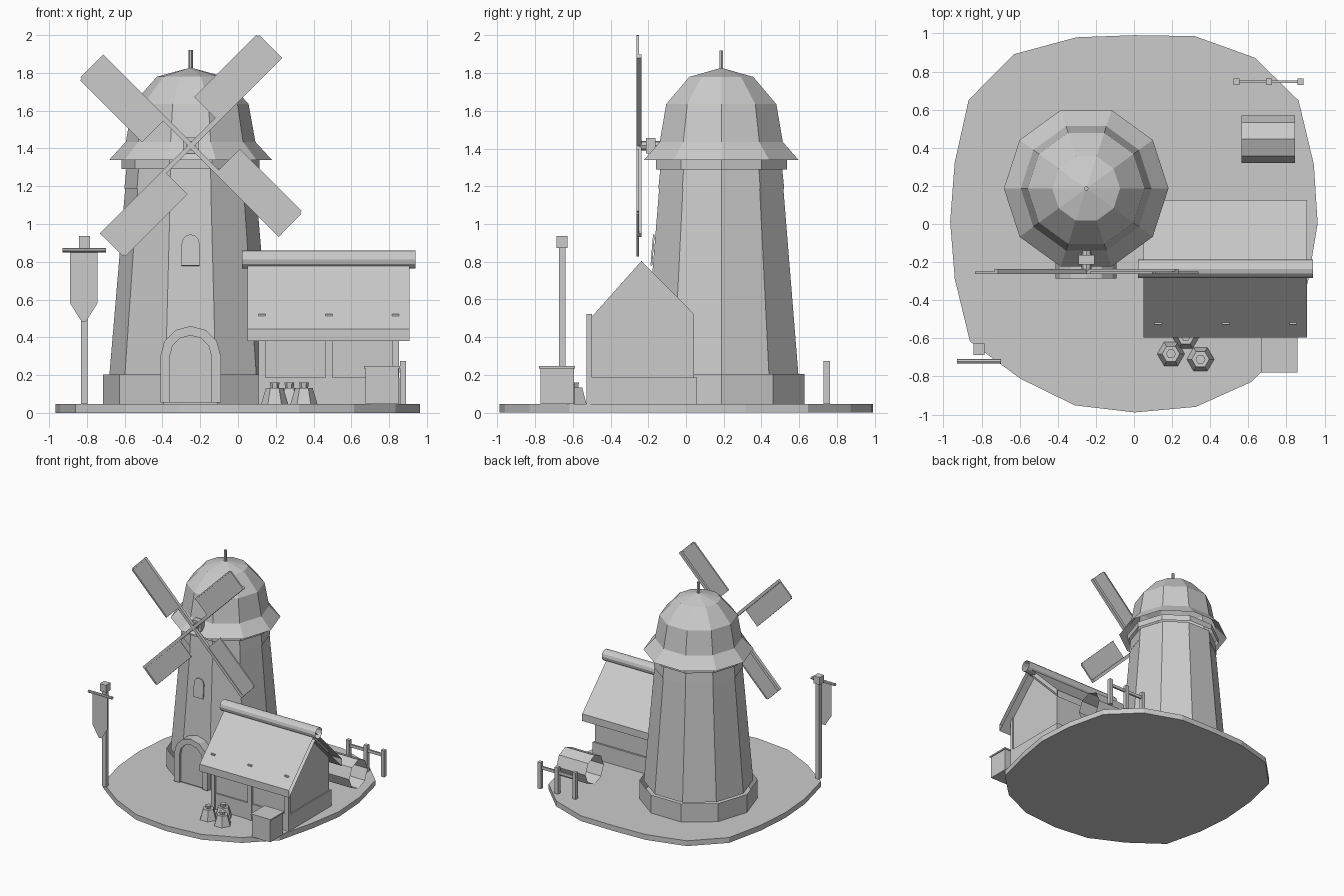
import bpy, bmesh, math
from mathutils import Matrix

if "Cube" in bpy.data.objects:
    bpy.data.objects.remove(bpy.data.objects["Cube"])

stone = bpy.data.materials.new("light_grey")
stone.diffuse_color = (0.6, 0.6, 0.6, 1)
stone.use_nodes = True
stone.node_tree.nodes["Principled BSDF"].inputs["Base Color"].default_value = stone.diffuse_color
SHIFT = Matrix.Translation((.004, .003, 0))
G = .046  # ground top


def finish(name, bm, matrix=Matrix()):
    bmesh.ops.recalc_face_normals(bm, faces=bm.faces)
    bm.transform(SHIFT @ matrix)
    me = bpy.data.meshes.new(name)
    bm.to_mesh(me)
    bm.free()
    me.materials.append(stone)
    ob = bpy.data.objects.new(name, me)
    bpy.context.collection.objects.link(ob)
    return ob


def box(name, x, y, z, matrix=Matrix()):
    """Box from (min, max) pairs."""
    bm = bmesh.new()
    bmesh.ops.create_cube(bm, size=1)
    for v in bm.verts:
        for i, (lo, hi) in enumerate((x, y, z)):
            v.co[i] = lo if v.co[i] < 0 else hi
    return finish(name, bm, matrix)


def prism(name, pts, axis, a, b, caps=True, matrix=Matrix()):
    """Extrude a 2D outline along x, y or z, optionally open-ended."""
    place = {"x": lambda p, t: (t, p[0], p[1]),
             "y": lambda p, t: (p[0], t, p[1]),
             "z": lambda p, t: (p[0], p[1], t)}[axis]
    bm = bmesh.new()
    r0 = [bm.verts.new(place(p, a)) for p in pts]
    r1 = [bm.verts.new(place(p, b)) for p in pts]
    n = len(pts)
    for i in range(n):
        j = (i + 1) % n
        bm.faces.new((r0[i], r0[j], r1[j], r1[i]))
    if caps:
        bm.faces.new(r0)
        bm.faces.new(r1)
    return finish(name, bm, matrix)


def ring(cx, cy, r, n):
    return [(cx + r * math.cos(math.tau * i / n), cy + r * math.sin(math.tau * i / n))
            for i in range(n)]


def lathe(name, cx, cy, profile, n, caps=True):
    """Faceted solid of revolution from (radius, z) pairs."""
    bm = bmesh.new()
    rows = []
    for r, z in profile:
        if r == 0:
            rows.append([bm.verts.new((cx, cy, z))] * n)
        else:
            rows.append([bm.verts.new((x, y, z)) for x, y in ring(cx, cy, r, n)])
    for a, b in zip(rows, rows[1:]):
        for i in range(n):
            j = (i + 1) % n
            bm.faces.new(list(dict.fromkeys((a[i], a[j], b[j], b[i]))))
    for row in (rows[0], rows[-1]):
        if caps and row[0] is not row[1]:
            bm.faces.new(row)
    return finish(name, bm)


def arch(cx, half, z0, spring, top, n=6):
    pts = [(cx + half, z0)]
    for i in range(n + 1):
        t = math.pi * i / n
        pts.append((cx + half * math.cos(t), spring + (top - spring) * math.sin(t)))
    return pts + [(cx - half, z0)]


# Ground slab
ground = [(.96, 0), (.94, .31), (.86, .645), (.63, .87), (.315, .983), (0, .988),
          (-.305, .977), (-.635, .888), (-.872, .648), (-.945, .32), (-.969, .01),
          (-.945, -.29), (-.865, -.62), (-.60, -.815), (-.315, -.955), (0, -.992),
          (.32, -.963), (.61, -.833), (.83, -.62), (.91, -.30)]
prism("ground_slab", ground, "z", 0, G)

# Tower shells
TX, TY = -.255, .184
lathe("tower_plinth", TX, TY, [(.465, G), (.465, .204)], 10, False)
lathe("tower_body", TX, TY, [(.43, .2), (.346, 1.19)], 10, False)
lathe("tower_neck", TX, TY, [(.351, 1.185), (.34, 1.29)], 10, False)
lathe("tower_collar", TX, TY, [(.365, 1.29), (.365, 1.34)], 10, False)
lathe("tower_cap", TX, TY, [(.432, 1.338), (.343, 1.435), (.307, 1.635),
                            (.178, 1.78), (0, 1.828)], 10, False)
lathe("finial", TX, TY, [(.012, 1.8), (.012, 1.92)], 6)

# Arched door and window
frame = arch(TX, .16, .055, .30, .46) + arch(TX, .11, .055, .30, .41)[::-1]
prism("door_frame", frame, "y", -.29, -.17)
prism("door", arch(TX, .112, .055, .30, .412), "y", -.268, -.17)
lean = Matrix.Rotation(-math.atan2((.43 - .346) * .951, .99), 4, "X")
prism("tower_window", arch(0, .047, -.083, .035, .083), "y", -.0045, .0045,
      matrix=Matrix.Translation((TX, -.18, .862)) @ lean)

# Sails around the hub
HX, HZ = -.253, 1.415
box("hub", (HX - .042, HX + .042), (-.215, -.165), (HZ - .042, HZ + .042))
prism("hub_shaft", ring(HX, HZ, .026, 8), "y", -.25, -.1)
for k in range(4):
    m = (Matrix.Translation((HX, -.252, HZ))
         @ Matrix.Rotation(-math.radians(45 + 90 * k), 4, "Y"))
    n = str(k + 1)
    box("sail_arm_" + n, (0, .67), (-.013, .014), (-.013, .012), m)
    box("sail_panel_" + n, (.195, .66), (-.008, -.003), (0, .165), m)
    box("sail_edge_" + n, (.195, .66), (-.013, 0), (.16, .17), m)
    box("sail_tip_" + n, (.657, .669), (-.013, 0), (-.012, .158), m)

# House
box("house_foundation", (.11, .85), (-.523, .055), (G, .187))
prism("house_walls", [(-.51, .187), (-.51, .50), (-.239, .804), (.04, .522), (.04, .187)],
      "x", .135, .84)
for i, x in enumerate((.123, .477, .83)):
    box("house_post_%d" % (i + 1), (x - .019, x + .019), (-.53, -.50), (G, .524))
RY = -.238
prism("house_roof", [(-.599, .443), (RY, .808), (.122, .443),
                     (.122, .381), (RY, .746), (-.599, .381)],
      "x", .046, .904, caps=False)
prism("ridge_roll", ring(RY, .811, .0475, 12), "x", .018, .935, caps=False)

# Open barrel lying behind the house
prism("barrel", ring(.442, .171, .125, 8), "x", .56, .84, caps=False)

# Crate with lid
box("crate", (.672, .845), (-.775, -.598), (G, .235))
box("crate_lid", (.663, .853), (-.782, -.592), (.235, .247))

# Tied sacks
for i, (x, y) in enumerate(((.19, -.685), (.345, -.713), (.268, -.593))):
    lathe("sack_%d" % (i + 1), x, y,
          [(.072, G), (.046, .133), (.022, .133), (.026, .16)], 6)

# Banner post
box("banner_post", (-.835, -.80), (-.676, -.641), (G, .875))
box("banner_post_cap", (-.847, -.788), (-.69, -.63), (.873, .937))
prism("banner_bar", ring(-.724, .862, .012, 8), "x", -.932, -.702, caps=False)
prism("banner", [(-.893, .86), (-.893, .58), (-.833, .485), (-.808, .485),
                 (-.748, .58), (-.748, .86)], "y", -.7245, -.7235)

# Fence
for i, x in enumerate((.535, .705, .87)):
    box("fence_post_%d" % (i + 1), (x - .016, x + .016), (.727, .76), (G, .275))
box("fence_rail", (.535, .87), (.736, .751), (.215, .24))
